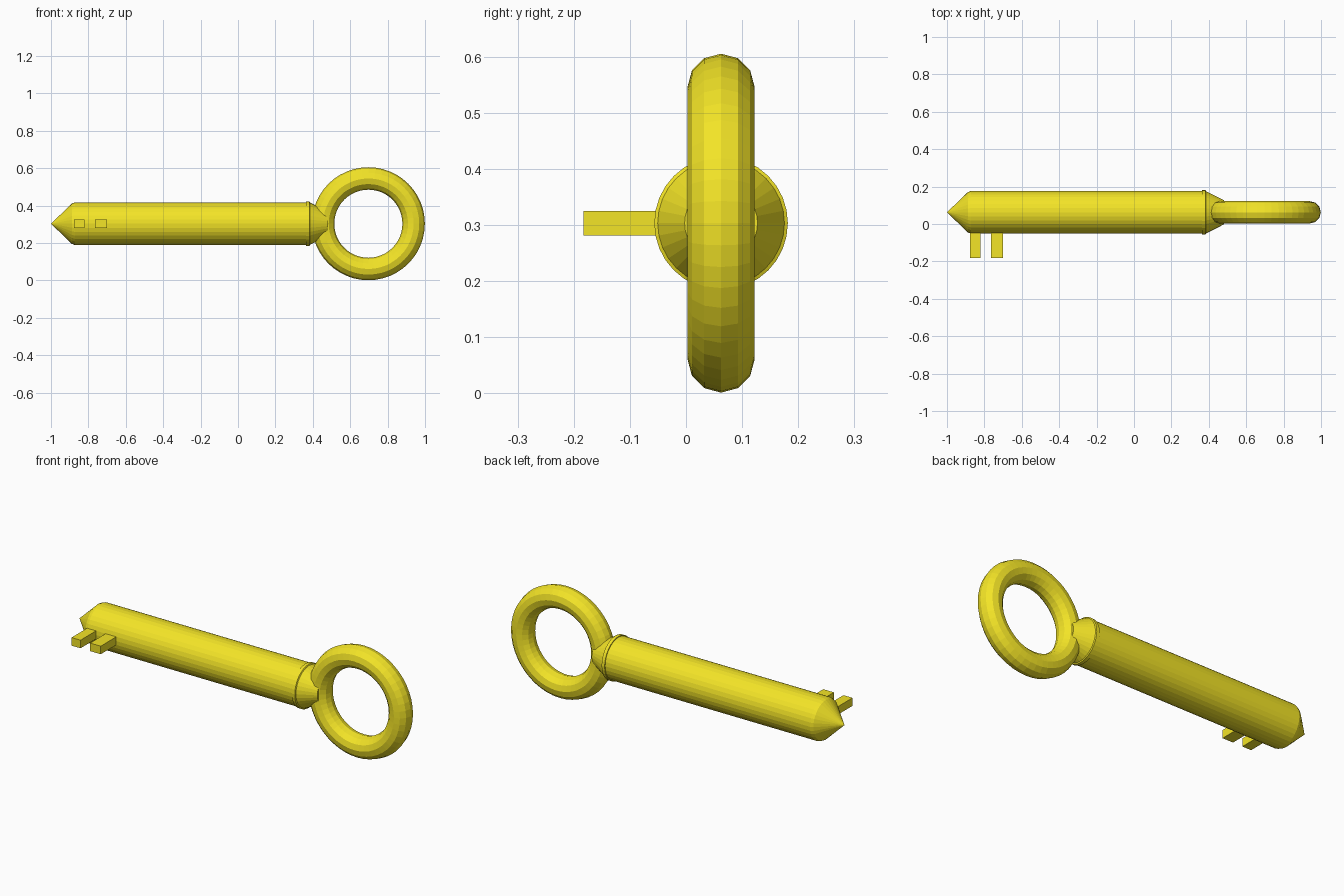
import bpy, bmesh, math

if "Cube" in bpy.data.objects:
    bpy.data.objects.remove(bpy.data.objects["Cube"])

CY, CZ = 0.0625, 0.303   # axis of the key

mat = bpy.data.materials.new("yellow")
mat.diffuse_color = (0.9, 0.78, 0.02, 1)
mat.use_nodes = True
mat.node_tree.nodes["Principled BSDF"].inputs["Base Color"].default_value = mat.diffuse_color


def lathe(name, profile, sides=32):
    """Solid turned about the key axis from (x, radius) points."""
    bm = bmesh.new()
    rings = []
    for x, r in profile:
        if r == 0:
            rings.append([bm.verts.new((x, CY, CZ))])
            continue
        angles = [2 * math.pi * i / sides for i in range(sides)]
        rings.append([bm.verts.new((x, CY + r * math.cos(a), CZ + r * math.sin(a)))
                      for a in angles])
    for a, b in zip(rings, rings[1:]):
        for i in range(sides):
            j = (i + 1) % sides
            quad = [a[i % len(a)], a[j % len(a)], b[j % len(b)], b[i % len(b)]]
            bm.faces.new(list(dict.fromkeys(quad)))
    bm.faces.new(rings[-1])
    if len(rings[0]) > 1:
        bm.faces.new(rings[0])
    bmesh.ops.recalc_face_normals(bm, faces=bm.faces)
    mesh = bpy.data.meshes.new(name)
    bm.to_mesh(mesh)
    bm.free()
    mesh.materials.append(mat)
    obj = bpy.data.objects.new(name, mesh)
    bpy.context.collection.objects.link(obj)


def box(name, x0, x1, y0, y1, z0, z1):
    bpy.ops.mesh.primitive_cube_add(
        size=1, location=((x0 + x1) / 2, (y0 + y1) / 2, (z0 + z1) / 2))
    obj = bpy.context.object
    obj.name = name
    obj.scale = (x1 - x0, y1 - y0, z1 - z0)
    bpy.ops.object.transform_apply(location=False, rotation=False, scale=True)
    obj.data.materials.append(mat)


# Round shaft with pointed tip
lathe("shaft", [(-1.0, 0), (-0.888, 0.108), (-0.872, 0.114), (0.375, 0.114)])

# Collar tapering into the ring
lathe("collar", [(0.364, 0.119), (0.382, 0.119), (0.385, 0.113), (0.48, 0.065)])

# Ring handle
bpy.ops.mesh.primitive_torus_add(
    major_radius=0.242, minor_radius=0.06, major_segments=48, minor_segments=12,
    location=(0.697, CY, CZ), rotation=(math.pi / 2, 0, 0))
ring = bpy.context.object
ring.name = "ring_handle"
ring.data.materials.append(mat)

# Two teeth on the front near the tip
for n, (x0, x1) in enumerate([(-0.876, -0.822), (-0.764, -0.70)], 1):
    box(f"tooth_{n}", x0, x1, -0.183, -0.03, 0.281, 0.325)
